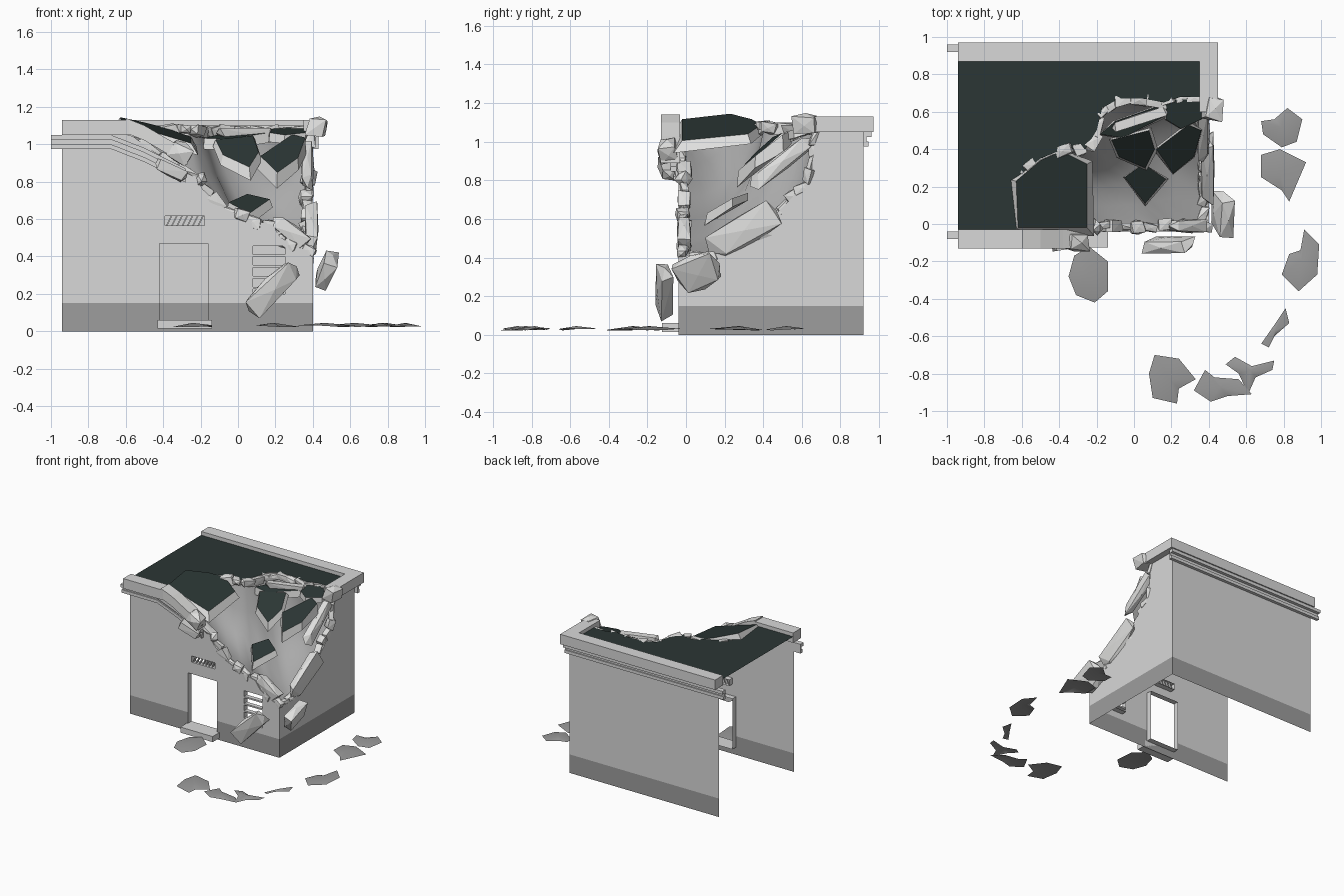
import bpy, bmesh, math, random
from mathutils import Vector, Matrix, Euler

random.seed(7)
if "Cube" in bpy.data.objects:
    bpy.data.objects.remove(bpy.data.objects["Cube"], do_unlink=True)

def material(name, *rgb):
    m = bpy.data.materials.new(name)
    m.use_nodes = True
    m.diffuse_color = (*rgb, 1)
    m.node_tree.nodes["Principled BSDF"].inputs["Base Color"].default_value = (*rgb, 1)
    return m

PLASTER = material("plaster grey", .69, .69, .69)
PLINTH = material("plinth grey", .34, .34, .34)
TRIM = material("trim grey", .69, .69, .69)
ROOF = material("roof dark green", .024, .037, .035)
STONE = material("broken stone", .74, .74, .73)
INFILL = material("shaded infill grey", .4, .4, .4)
DEBRIS = material("debris grey", .32, .32, .32)

def finish(name, bm, *mats, smooth=False, recalc=True):
    if recalc:
        bmesh.ops.recalc_face_normals(bm, faces=bm.faces)
    for f in bm.faces:
        f.smooth = smooth
    mesh = bpy.data.meshes.new(name)
    bm.to_mesh(mesh)
    bm.free()
    for m in mats:
        mesh.materials.append(m)
    bpy.context.scene.collection.objects.link(bpy.data.objects.new(name, mesh))

def loft(name, rows, *mats, closed=False, caps=False, smooth=False, recalc=True):
    """Skin over rows of points; the first cap takes the first material, the rest the last."""
    bm = bmesh.new()
    rows = [[bm.verts.new(p) for p in row] for row in rows]
    n = len(rows[0])
    for a, b in zip(rows, rows[1:]):
        for i in range(n if closed else n - 1):
            j = (i + 1) % n
            bm.faces.new((a[i], b[i], b[j], a[j])).material_index = len(mats) - 1
    if caps:
        bm.faces.new(rows[0])
        bm.faces.new(rows[-1][::-1]).material_index = len(mats) - 1
    finish(name, bm, *mats, smooth=smooth, recalc=recalc)

def rect(u0, u1, v0, v1):
    return [(u0, v0), (u1, v0), (u1, v1), (u0, v1)]

def box(name, x, y, z, mat, lean=0):
    rows = [[(u + shift, v, h) for u, v in rect(*x, *y)] for h, shift in zip(z, (0, lean))]
    loft(name, rows, mat, closed=True, caps=True)

def sweep(name, profile, sections, base, side, mat):
    """Profile of (depth, height) carried along x, with a height offset per section."""
    rows = [[(x, base + side * d, h + dz) for d, h in profile] for x, dz in sections]
    loft(name, rows, mat, closed=True, caps=True)

def panel(name, outline, holes, place, outward, mats, split):
    """Flat sheet with holes; faces below the split height take the second material."""
    bm = bmesh.new()
    for loop in [outline] + holes:
        vs = [bm.verts.new(place(u, v)) for u, v in loop]
        for a, b in zip(vs, vs[1:] + vs[:1]):
            bm.edges.new((a, b))
    bmesh.ops.triangle_fill(bm, use_beauty=True, edges=bm.edges[:], normal=outward)
    bmesh.ops.bisect_plane(bm, geom=bm.verts[:] + bm.edges[:] + bm.faces[:],
                           plane_co=(0, 0, split), plane_no=(0, 0, 1))
    bm.normal_update()
    bmesh.ops.reverse_faces(bm, faces=[f for f in bm.faces if f.normal.dot(Vector(outward)) < 0])
    for f in bm.faces:
        f.material_index = int(f.calc_center_median().z < split)
    finish(name, bm, *mats, recalc=False)

def add_rock(bm, matrix):
    signs = (-1, 1)
    pts = [Vector((x, y, z)) * random.uniform(.36, .52) for x in signs for y in signs for z in signs]
    pts += [Vector(d) * s * random.uniform(.45, .6) for d in Matrix.Identity(3) for s in signs]
    res = bmesh.ops.convex_hull(bm, input=[bm.verts.new(matrix @ p) for p in pts])
    inner = [v for v in res["geom_interior"] if isinstance(v, bmesh.types.BMVert)]
    bmesh.ops.delete(bm, geom=inner, context='VERTS')

def rock(name, centre, size, angles):
    bm = bmesh.new()
    turn = Euler([math.radians(a) for a in angles]).to_matrix().to_4x4()
    add_rock(bm, Matrix.Translation(centre) @ turn @ Matrix.Diagonal((*size, 1)))
    finish(name, bm, STONE)

def rim(name, points, width):
    """Chain of broken stones following an edge."""
    bm = bmesh.new()
    for a, b in zip(points, points[1:]):
        a, b = (p + Vector([random.uniform(-.014, .014) for k in range(3)]) for p in (a, b))
        w, h = (width * random.uniform(.6, 1.5) for k in range(2))
        turn = (b - a).to_track_quat('X', 'Z').to_matrix().to_4x4()
        add_rock(bm, Matrix.Translation((a + b) / 2) @ turn @ Matrix.Diagonal(((b - a).length * 1.2, w, h, 1)))
    finish(name, bm, STONE)

def slab(name, outline, z, slope, thick=.05):
    """Tilted roof fragment: dark top, wider stone underside."""
    c = Vector([sum(v) / len(outline) for v in zip(*outline)] + [z])
    top = [Vector((x, y, z + slope[0] * (x - c.x) + slope[1] * (y - c.y))) for x, y in outline]
    drop = Vector((0, 0, -thick))
    low = [c + (p - c) * random.uniform(1.02, 1.22) + drop * random.uniform(.7, 1.2) for p in top]
    loft(name, [top, low], ROOF, STONE, closed=True, caps=True)

def debris(*outline):
    """Flat shard with a slightly raised middle."""
    bm = bmesh.new()
    ring = [bm.verts.new((u, v, .022 + random.uniform(0, .012))) for u, v in outline]
    peak = bm.verts.new([sum(v) / len(outline) for v in zip(*outline)] + [.045])
    for a, b in zip(ring, ring[1:] + ring[:1]):
        bm.faces.new((b, a, peak))
    finish("ground_debris", bm, DEBRIS, smooth=True, recalc=False)

def resample(points, count):
    steps = [k * (len(points) - 1) / (count - 1) for k in range(count)]
    return [points[int(s)].lerp(points[min(int(s) + 1, len(points) - 1)], s % 1) for s in steps]

# Broken edges of the walls and the roof
L, R, F, B = -.94, .4, -.04, .92
front_break = [(-.6, 1.07), (-.45, .96), (-.24, .85), (-.19, .76), (-.08, .66), (.05, .6),
               (.18, .57), (.23, .5), (.32, .45), (R, .42)]
right_break = [(F, .42), (.08, .4), (.2, .43), (.3, .49), (.44, .55), (.47, .63),
               (.56, .72), (.64, .8), (.66, .94), (.67, 1.08)]
roof_break = [(-.62, -.03), (-.64, .24), (-.5, .35), (-.38, .4), (-.26, .4), (-.2, .5), (-.17, .62),
              (-.08, .67), (.05, .67), (.16, .65), (.25, .68), (.36, .68)]
# Walls and roof sheet
front = lambda u, v: Vector((u, F, v))
right = lambda u, v: Vector((R, u, v))
back = lambda u, v: Vector((u, B, v))
flat = lambda u, v: Vector((u, v, 1.1))
openings = {"door": rect(-.42, -.16, .06, .47), "window": rect(.08, .25, .2, .47), "vent": rect(-.39, -.18, .565, .615)}
wall = (PLASTER, PLINTH)
panel("front_wall", [(L, 0), (R, 0)] + front_break[::-1] + [(L, 1.07)],
      list(openings.values()), front, (0, -1, 0), wall, .15)
panel("right_wall", [(B, 0), (F, 0)] + right_break + [(B, 1.08)], [], right, (1, 0, 0), wall, .15)
panel("back_wall", rect(L, R, 0, 1.07), [], back, (0, 1, 0), wall, .15)
panel("roof", [(L, -.03)] + roof_break + [(.36, .88), (L, .88)], [], flat, (0, 0, 1), (ROOF,), 0)
# Thickness of the openings and broken edges
for name, hole in openings.items():
    ring = [front(*p) for p in hole]
    loft(name + "_jamb", [ring, [p + Vector((0, .045, 0)) for p in ring]], PLASTER, closed=True)
front_edge = [front(*p) for p in front_break]
right_edge = [right(*p) for p in right_break]
roof_edge = [flat(*p) for p in roof_break]
for name, edge, depth in (("front_wall", front_edge, Vector((0, .045, 0))),
                          ("right_wall", right_edge, Vector((-.045, 0, 0))), ("roof", roof_edge, Vector((0, 0, -.05)))):
    loft(name + "_broken_edge", [edge, [p + depth for p in edge]], STONE)
    rim(name + "_rubble", [p + depth * .6 for p in resample(edge, 17)[1:]], .05)
# Sagging surface inside the collapsed corner
upper = resample([p - Vector((0, 0, .05)) for p in roof_edge], 21)
lower = resample([p + Vector((-.02, .02, 0)) for p in front_edge + right_edge[1:]], 21)
sag = Vector((-.08, .08, -.14))
loft("collapsed_infill", [[a.lerp(b, t) + sag * math.sin(math.pi * t) * math.sin(math.pi * i / 20)
                           for i, (a, b) in enumerate(zip(upper, lower))]
                          for t in (0, .2, .4, .6, .8, 1)], INFILL, smooth=True, recalc=False)
# Parapets and cornices
coping = rect(-.05, .05, 1.05, 1.13)
cornice = [(0, .975), (.025, .975), (.025, 1), (.015, 1), (.015, 1.025), (.04, 1.025), (.04, 1.05), (0, 1.05)]
sweep("back_parapet", coping, [(L, 0), (.45, 0)], B, 1, TRIM)
sweep("front_parapet", coping, [(L, 0), (-.58, 0)], -.08, -1, TRIM)
box("right_parapet", (.35, .45), (.6, .87), (1.05, 1.13), TRIM)
sweep("back_cornice", cornice, [(-1, 0), (.43, 0)], B, 1, TRIM)
sweep("front_cornice", cornice, [(-1, 0), (-.68, 0), (-.5, -.07), (-.28, -.18)], F, -1, TRIM)
sweep("fallen_parapet", coping, [(-.6, .01), (-.5, -.03), (-.38, -.1), (-.27, -.16)], -.08, -1, STONE)
rock("fallen_parapet_end", (-.31, -.09, .96), (.13, .1, .1), (10, 30, 0))
rock("fallen_cornice_end", (-.36, -.1, .86), (.16, .07, .06), (0, 25, 10))
rock("right_parapet_end", (.425, .62, 1.09), (.1, .13, .1), (0, 10, -10))
# Door step, window slats and vent bars
box("door_step", (-.43, -.14), (-.125, F), (.015, .06), TRIM)
for i in range(5):
    box("window_slat", (.08, .25), (-.035, 0), (.225 + i * .058, .237 + i * .058), TRIM)
for i in range(7):
    x = -.385 + i * .028
    box("vent_bar", (x, x + .008), (-.03, -.01), (.565, .615), TRIM, .025)
# Roof fragments
slab("roof_slab_left", [(-.63, .23), (-.5, .34), (-.39, .39), (-.25, .32), (-.25, -.02), (-.62, -.02)], 1.085, (-.3, .1))
slab("roof_slab_rear", [(-.18, .48), (-.1, .55), (.13, .63), (.15, .57), (-.06, .46)], 1.05, (0, .3))
slab("roof_slab_middle", [(-.12, .45), (.08, .5), (.11, .4), (.06, .3), (-.08, .36)], .97, (-.1, .85))
slab("roof_slab_low", [(-.05, .25), (.05, .32), (.17, .24), (.06, .11)], .69, (.1, .5))
slab("roof_slab_corner", [(.17, .66), (.36, .67), (.36, .56), (.25, .51), (.17, .56)], 1.07, (0, .25))
slab("roof_slab_right", [(.12, .4), (.29, .53), (.36, .5), (.32, .36), (.21, .27)], .96, (.1, .75), .08)
# Large loose stones
rock("leaning_stone", (.19, -.11, .23), (.33, .07, .12), (15, -43, 0))
rock("corner_stone", (.47, .06, .32), (.08, .23, .19), (25, 20, 5))
rock("right_wall_stone", (.39, .3, .54), (.07, .38, .15), (32, 0, 0))
rock("front_wall_stone", (.28, -.01, .53), (.22, .07, .09), (0, 40, 0))
rock("upper_right_stone", (.37, .5, .9), (.06, .38, .08), (38, 0, 0))
rock("rear_roof_stone", (.03, .56, 1.06), (.28, .05, .05), (0, 0, 18))
# Flat debris on the ground
debris((-.32, -.17), (-.24, -.12), (-.14, -.2), (-.14, -.36), (-.21, -.42), (-.31, -.38), (-.35, -.28))
debris((.11, -.7), (.24, -.72), (.33, -.83), (.24, -.88), (.23, -.96), (.1, -.93), (.08, -.8))
debris((.38, -.78), (.43, -.82), (.56, -.83), (.63, -.91), (.5, -.92), (.41, -.95), (.32, -.89))
debris((.49, -.75), (.54, -.71), (.63, -.76), (.75, -.73), (.74, -.78), (.65, -.82), (.61, -.91), (.56, -.8))
debris((.68, -.64), (.75, -.54), (.81, -.45), (.83, -.53), (.75, -.6), (.72, -.66))
debris((.79, -.27), (.83, -.16), (.89, -.14), (.91, -.03), (.99, -.11), (.98, -.27), (.88, -.36))
debris((.68, .37), (.78, .4), (.92, .33), (.83, .12), (.79, .18), (.68, .25))
debris((.68, .55), (.75, .56), (.82, .62), (.9, .56), (.87, .44), (.79, .41), (.69, .48))
